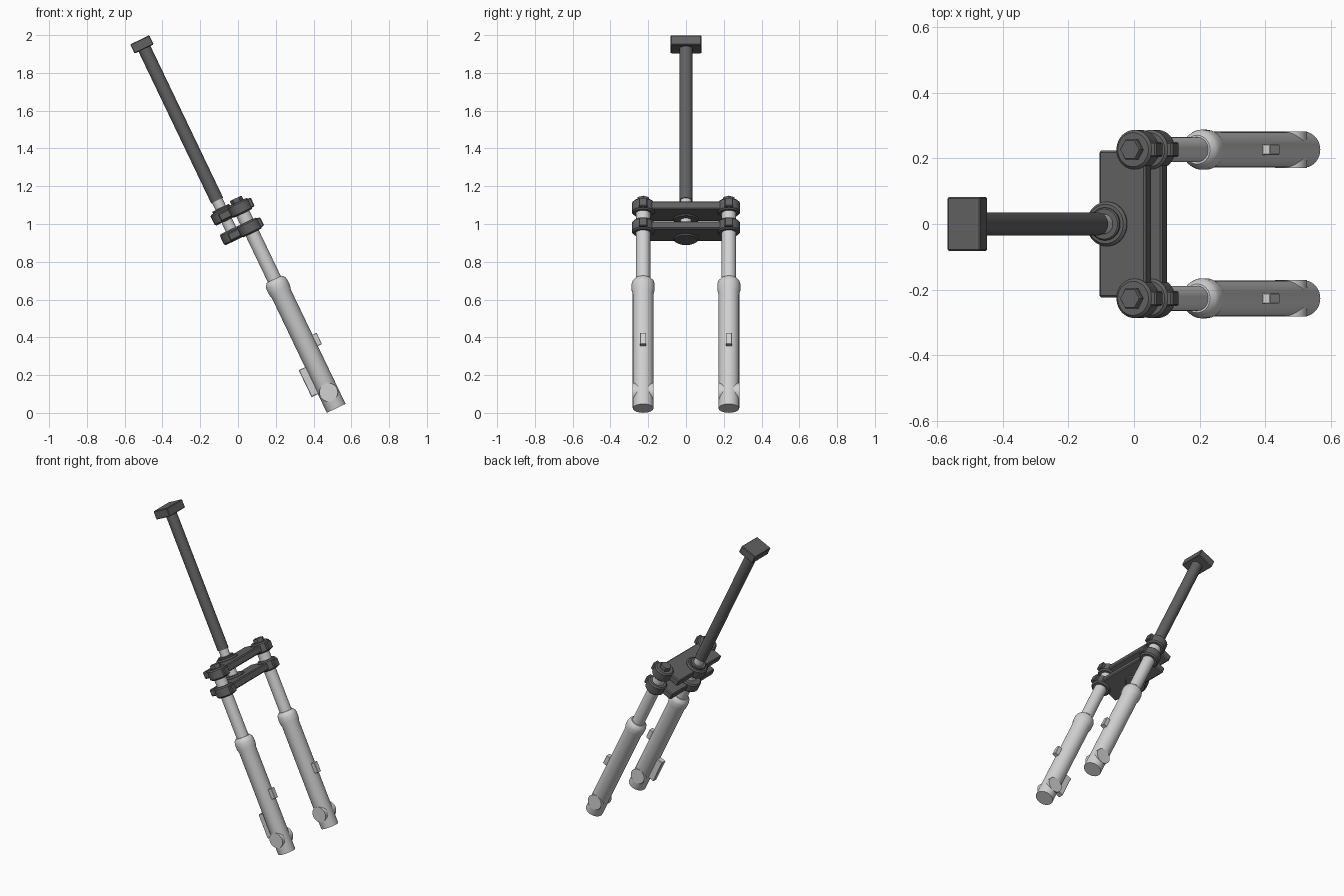
import bpy, bmesh, math
from mathutils import Matrix, Vector

if "Cube" in bpy.data.objects:
    bpy.data.objects.remove(bpy.data.objects["Cube"])

# The whole fork is built upright (z along the steering axis), then raked back
RAKE = Matrix.Translation((0.52, 0, 0.024)) @ Matrix.Rotation(math.radians(-25.6), 4, 'Y')
LEG_Y = 0.227
STEM_X = -0.093


def material(name, v):
    m = bpy.data.materials.new(name)
    m.diffuse_color = (v, v, v, 1)
    m.use_nodes = True
    m.node_tree.nodes["Principled BSDF"].inputs["Base Color"].default_value = m.diffuse_color
    return m


LIGHT = material("light_grey_metal", 0.64)
DARK = material("dark_grey_metal", 0.12)


def finish(bm, name, mat, smooth=True):
    bmesh.ops.recalc_face_normals(bm, faces=bm.faces)
    bm.transform(RAKE)
    me = bpy.data.meshes.new(name)
    bm.to_mesh(me)
    bm.free()
    ob = bpy.data.objects.new(name, me)
    bpy.context.collection.objects.link(ob)
    me.materials.append(mat)
    if smooth:
        bpy.ops.object.select_all(action='DESELECT')
        ob.select_set(True)
        bpy.context.view_layer.objects.active = ob
        bpy.ops.object.shade_smooth_by_angle(angle=math.radians(35))
    return ob


def lathe(name, profile, x, y, mat, sides=40, along_y=False):
    """Solid of revolution from (radius, height) points, with flat end caps."""
    bm = bmesh.new()
    rings = []
    for r, z in profile:
        ring = []
        for i in range(sides):
            a = math.tau * i / sides
            ring.append(bm.verts.new((r * math.cos(a), r * math.sin(a), z)))
        rings.append(ring)
    for lo, hi in zip(rings, rings[1:]):
        for i in range(sides):
            j = (i + 1) % sides
            bm.faces.new((lo[i], lo[j], hi[j], hi[i]))
    bm.faces.new(rings[0][::-1])
    bm.faces.new(rings[-1])
    if along_y:
        bm.transform(Matrix.Rotation(math.radians(90), 4, 'X'))
    bm.transform(Matrix.Translation(along_y and (x, y, along_y) or (x, y, 0)))
    return finish(bm, name, mat, sides > 8)


def box(name, lo, hi, mat, bevel=0.005):
    lo, hi = Vector(lo), Vector(hi)
    bm = bmesh.new()
    bmesh.ops.create_cube(bm, size=1)
    bm.transform(Matrix.Translation((lo + hi) / 2) @ Matrix.Diagonal((*(hi - lo), 1)))
    if bevel:
        bmesh.ops.bevel(bm, geom=bm.edges[:], offset=bevel, segments=1, affect='EDGES')
    return finish(bm, name, mat, False)


def chamfered(r, z0, z1, c=0.008):
    return [(r - c, z0), (r, z0 + c), (r, z1 - c), (r - c, z1)]


# Steering stem, its lower sleeve and the top block
lathe("steering_stem", [(0.035, 1.265), (0.035, 2.17)], STEM_X, 0, DARK)
lathe("stem_sleeve", [(0.03, 1.04), (0.03, 1.275)], STEM_X, 0, LIGHT)
box("top_block", (STEM_X - 0.058, -0.082, 2.155), (STEM_X + 0.054, 0.082, 2.209), DARK, 0.004)

# Two clamps: crossbar, centre boss, leg rings and pinch tabs
for label, zc in (("upper", 1.178), ("lower", 1.063)):
    box(label + "_crossbar", (-0.122, -0.224, zc - 0.024), (0.036, 0.224, zc + 0.021), DARK, 0.006)
    lathe(label + "_boss", chamfered(0.068, zc - 0.031, zc + 0.033), STEM_X, 0, DARK)
    for side, y in (("right", -LEG_Y), ("left", LEG_Y)):
        lathe(f"{label}_{side}_ring", chamfered(0.06, zc - 0.034, zc + 0.032), 0, y, DARK)
        box(f"{label}_{side}_pinch_tab", (0.04, y - 0.023, zc - 0.026),
            (0.074, y + 0.023, zc + 0.025), DARK, 0.005)
lathe("stem_washer", chamfered(0.05, 1.205, 1.222, 0.004), STEM_X, 0, DARK)

# Fork legs
SLIDER = [(0.054, 0), (0.055, 0.004), (0.055, 0.67), (0.061, 0.695),
          (0.061, 0.728), (0.057, 0.743), (0.044, 0.758), (0.036, 0.758)]
for side, y in (("right", -LEG_Y), ("left", LEG_Y)):
    lathe(side + "_inner_tube", [(0.038, 0.70), (0.038, 1.205)], 0, y, LIGHT)
    lathe(side + "_slider", SLIDER, 0, y, LIGHT)
    lathe(side + "_cap_bolt", [(0.035, 1.19), (0.035, 1.228), (0.032, 1.233)], 0, y, DARK, 6)
    lathe(side + "_axle_lug", [(0.049, -0.056), (0.049, 0.056)], 0, y, LIGHT, 40, 0.094)
    box(side + "_front_tab", (0.04, y - 0.016, 0.34), (0.079, y + 0.016, 0.406), LIGHT, 0.002)

# Brake mount behind the right leg only
box("brake_mount", (-0.092, -LEG_Y - 0.018, 0.11), (-0.03, -LEG_Y + 0.018, 0.268), LIGHT, 0.003)
